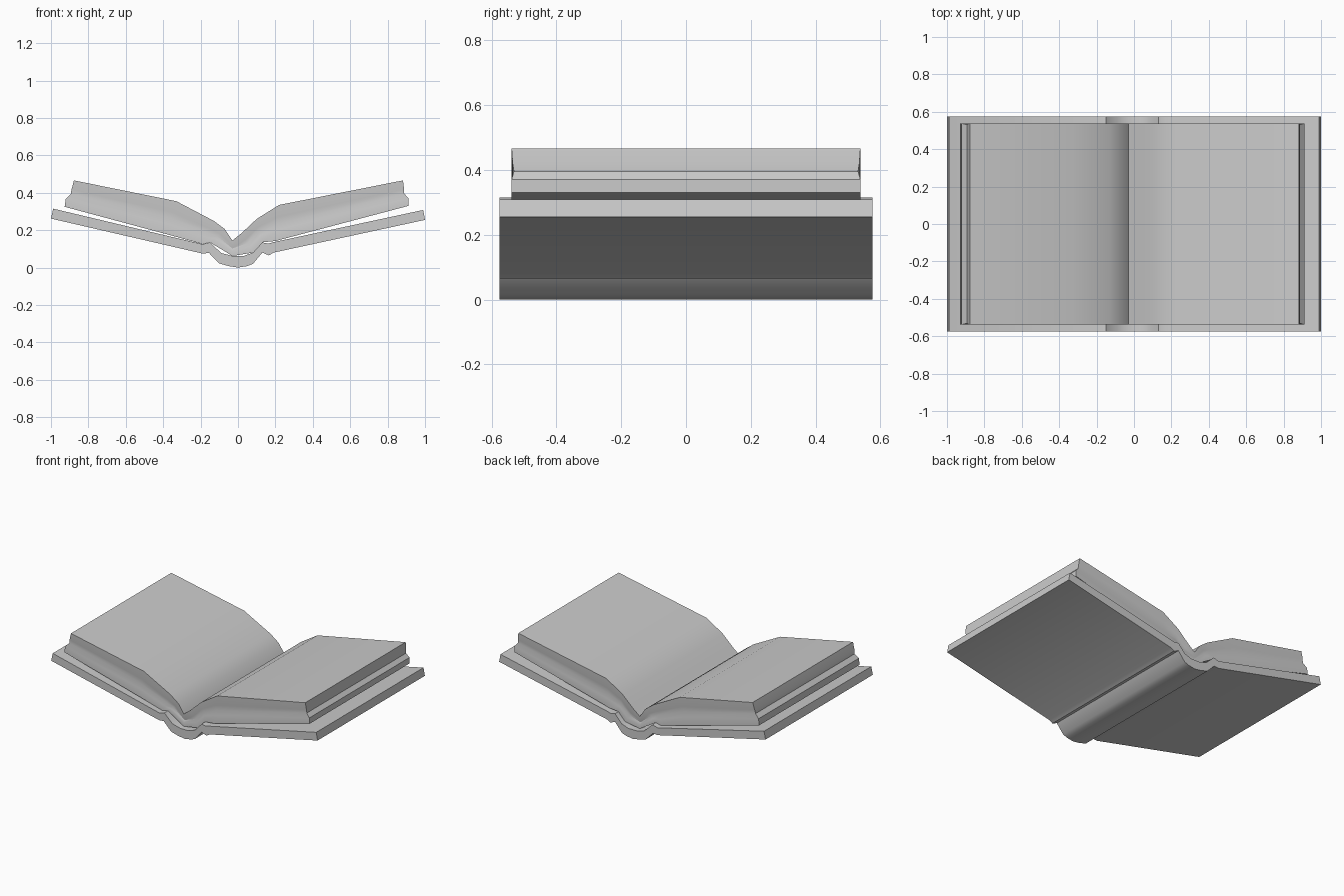
import bpy

cube = bpy.data.objects.get("Cube")
if cube:
    bpy.data.objects.remove(cube, do_unlink=True)

grey = bpy.data.materials.new("plain grey")
grey.use_nodes = True
COLOUR = (0.6, 0.6, 0.6, 1)
grey.diffuse_color = COLOUR
grey.node_tree.nodes["Principled BSDF"].inputs["Base Color"].default_value = COLOUR


def sweep(name, loops, angle):
    """Loft matching closed loops of points and cap both ends."""
    n = len(loops[0])
    verts = [p for loop in loops for p in loop]
    faces = []
    for k in range(len(loops) - 1):
        for i in range(n):
            j = (i + 1) % n
            faces.append((k * n + i, k * n + j, k * n + n + j, k * n + n + i))
    faces.append(tuple(reversed(range(n))))
    faces.append(tuple(range(len(verts) - n, len(verts))))
    mesh = bpy.data.meshes.new(name)
    mesh.from_pydata(verts, [], faces)
    mesh.materials.append(grey)
    obj = bpy.data.objects.new(name, mesh)
    bpy.context.collection.objects.link(obj)
    bpy.ops.object.select_all(action='DESELECT')
    obj.select_set(True)
    bpy.context.view_layer.objects.active = obj
    bpy.ops.object.mode_set(mode='EDIT')
    bpy.ops.mesh.select_all(action='SELECT')
    bpy.ops.mesh.normals_make_consistent(inside=False)
    bpy.ops.object.mode_set(mode='OBJECT')
    bpy.ops.object.shade_smooth_by_angle(angle=angle)
    return obj


# Cover: two boards, hinge grooves and a rounded spine
cover_under = [(-1, .262), (-.19, .075), (-.155, .078), (-.1, .022), (-.05, .008),
               (0, 0), (.05, .008), (.08, .02), (.13, .08), (.165, .065),
               (.19, .08), (1, .255)]
cover_upper = [(.99, .308), (.19, .136), (.16, .128), (.13, .135), (.08, .08),
               (.03, .062), (-.03, .062), (-.09, .078), (-.15, .135),
               (-.19, .125), (-.988, .315)]
outline = cover_under + cover_upper
sweep("cover", [[(x, y, z) for x, z in outline] for y in (-.575, .575)], .5)

# Page block: the open top surface and the underside resting in the cover
page_top = [(-.877, .466), (-.33, .355), (-.13, .25), (-.07, .205), (-.03, .145),
            (.02, .185), (.1, .26), (.22, .335), (.882, .466)]
page_under = [(-.927, .325), (-.38, .178), (-.19, .126), (-.15, .135), (-.03, .062),
              (.08, .08), (.13, .135), (.2, .142), (.912, .33)]

# Each layer is a closed rectangle of points: front row, then back row reversed.
# The outward bulge draws the wavy fore edges and the hollow head and tail.
layers = []
for t, bulge in ((0, 0), (.3, .009), (.48, -.009), (.66, -.004), (1, 0)):
    row = []
    for i, (a, b) in enumerate(zip(page_under, page_top)):
        x = a[0] + (b[0] - a[0]) * t
        z = a[1] + (b[1] - a[1]) * t
        if i == 0:
            x -= bulge
        if i == len(page_top) - 1:
            x += bulge
        row.append((x, z))
    depth = .538 + min(bulge, 0) * .8
    layers.append([(x, -depth, z) for x, z in row]
                  + [(x, depth, z) for x, z in reversed(row)])

pages = sweep("pages", layers, .6)

# Replace the two large caps with strips so the bends stay clean
import bmesh
bm = bmesh.new()
bm.from_mesh(pages.data)
n = 2 * len(page_top)
bm.faces.ensure_lookup_table()
caps = [f for f in bm.faces if len(f.verts) == n]
bmesh.ops.delete(bm, geom=caps, context='FACES_ONLY')
bm.verts.ensure_lookup_table()
for start in (0, len(bm.verts) - n):
    for i in range(len(page_top) - 1):
        ids = (i, i + 1, n - 2 - i, n - 1 - i)
        face = bm.faces.new([bm.verts[start + k] for k in ids])
        face.smooth = True
bmesh.ops.recalc_face_normals(bm, faces=bm.faces)
bm.to_mesh(pages.data)
bm.free()
bpy.ops.object.shade_smooth_by_angle(angle=.6)
